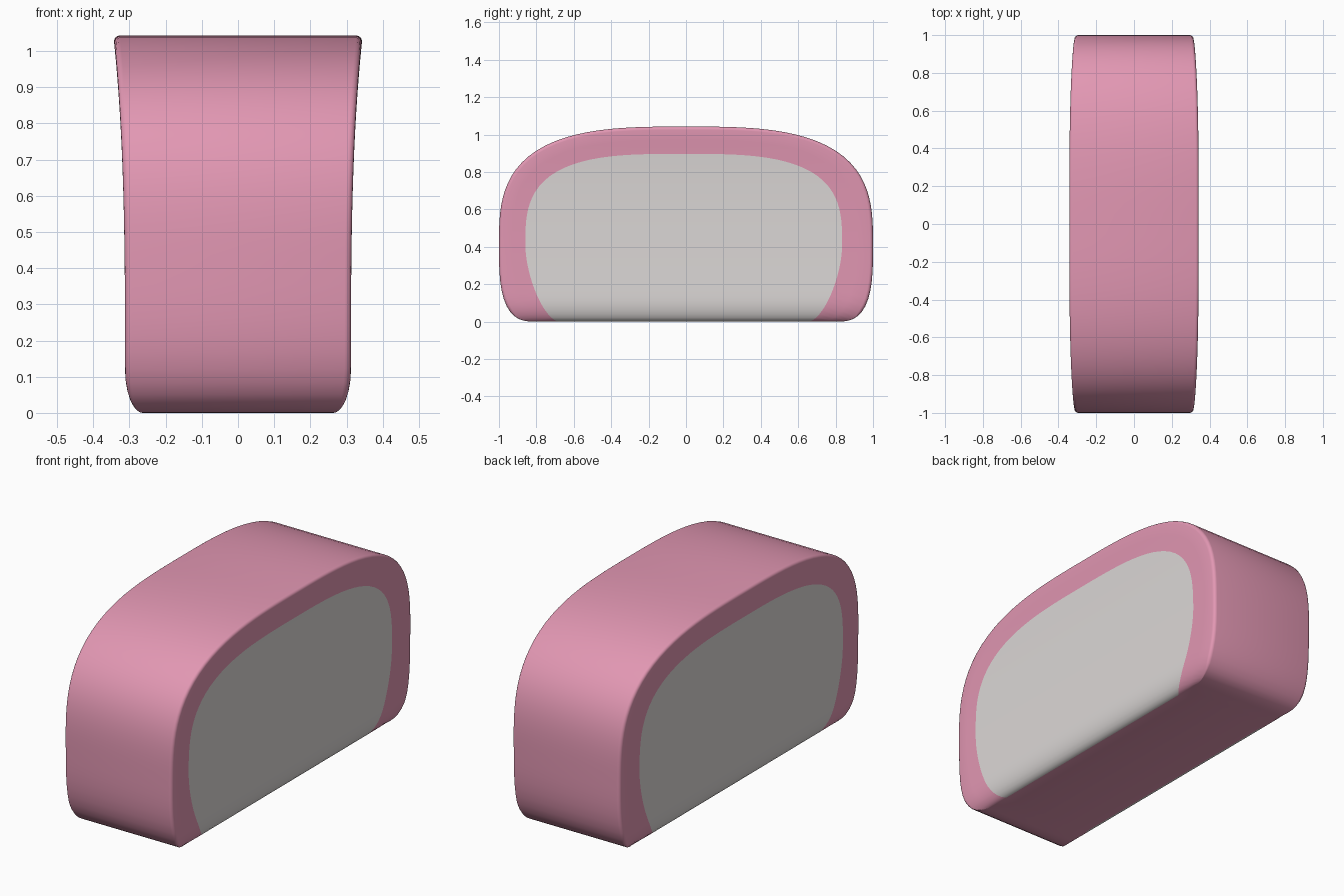
import bpy, bmesh, math

if "Cube" in bpy.data.objects:
    bpy.data.objects.remove(bpy.data.objects["Cube"])


def material(name, rgb):
    m = bpy.data.materials.new(name)
    m.diffuse_color = (*rgb, 1)
    m.use_nodes = True
    m.node_tree.nodes["Principled BSDF"].inputs["Base Color"].default_value = m.diffuse_color
    return m


def superellipse(angle, n):
    # point on a unit superellipse, in the given direction
    c, s = max(math.cos(angle), 0), math.sin(angle)
    k = (c ** n + s ** n) ** (-1 / n)
    return c * k, s * k


def arc(y0, y_half, z_mid, z_top, n_low, n_up, shift=0):
    # open outline from bottom right, over the top, to bottom left
    pts = []
    for i in range(14, 0, -1):
        c, s = superellipse(i / 14 * math.pi / 2, n_low)
        pts.append((y0 + (y_half - y0) * c, z_mid * (1 - s)))
    for i in range(29):
        c, s = superellipse(i / 28 * math.pi / 2, n_up)
        pts.append((y_half * c, z_mid + (z_top - z_mid) * s))
    left = [(-y, z) for y, z in reversed(pts[:-1])]
    return [(y + shift, z) for y, z in pts + left]


def half_width(z):
    # flares towards the top, rounds under at the bottom
    w = 0.312 + 0.028 * z ** 3.5
    if z < 0.12:
        w -= 0.05 * (1 - math.sqrt(max(0, 1 - (1 - z / 0.12) ** 2)))
    return w


crust = arc(0.8, 1.0, 0.4, 1.043, 3, 3.1)
crumb = arc(0.67, 0.847, 0.4, 0.897, 1.6, 3.2, -0.012)
N = len(crust)
RIM = 0.018

bm = bmesh.new()
sides = []
for sx in (1, -1):
    rings = []
    # rounded rim rings, then the flat border in to the crumb
    steps = [(a, None) for a in (0, 22, 45, 67, 90)] + [(90, 0.5), (90, 1)]
    for a, t in steps:
        ring = []
        for (y, z), (gy, gz) in zip(crust, crumb):
            r = RIM * min(1, z / 0.06)
            d = math.hypot(gy - y, gz - z)
            f = t if t else r * (1 - math.cos(math.radians(a))) / d
            y2, z2 = y + (gy - y) * f, z + (gz - z) * f
            x = half_width(z2) - r * (1 - math.sin(math.radians(a)))
            ring.append(bm.verts.new((sx * x, y2, z2)))
        rings.append(ring)
    for a, b in zip(rings, rings[1:]):
        for i in range(N - 1):
            bm.faces.new((a[i], a[i + 1], b[i + 1], b[i]))
    # crumb face: level strips between the right and left half of its outline
    g = rings[-1]
    for i in range(N // 2):
        j = N - 1 - i
        quad = [g[i], g[i + 1], g[j - 1], g[j]]
        if i + 1 == j - 1:
            quad.pop(2)
        bm.faces.new(quad).material_index = 1
    sides.append(rings)

# outer crust skin and flat bottom
p, q = sides[0], sides[1]
for i in range(N - 1):
    bm.faces.new((p[0][i], p[0][i + 1], q[0][i + 1], q[0][i]))
for e in (0, -1):
    for k in range(len(p) - 1):
        bm.faces.new((p[k][e], p[k + 1][e], q[k + 1][e], q[k][e]))
bm.faces.new((p[-1][0], p[-1][-1], q[-1][-1], q[-1][0]))

bmesh.ops.remove_doubles(bm, verts=bm.verts, dist=0.00005)
bmesh.ops.recalc_face_normals(bm, faces=bm.faces)
mesh = bpy.data.meshes.new("bread_slice")
bm.to_mesh(mesh)
bm.free()
mesh.materials.append(material("pink", (0.76, 0.31, 0.45)))
mesh.materials.append(material("pale_grey", (0.72, 0.69, 0.68)))
obj = bpy.data.objects.new("rounded_slice", mesh)
bpy.context.collection.objects.link(obj)
bpy.context.view_layer.objects.active = obj
obj.select_set(True)
bpy.ops.object.shade_smooth_by_angle(angle=math.radians(40))
